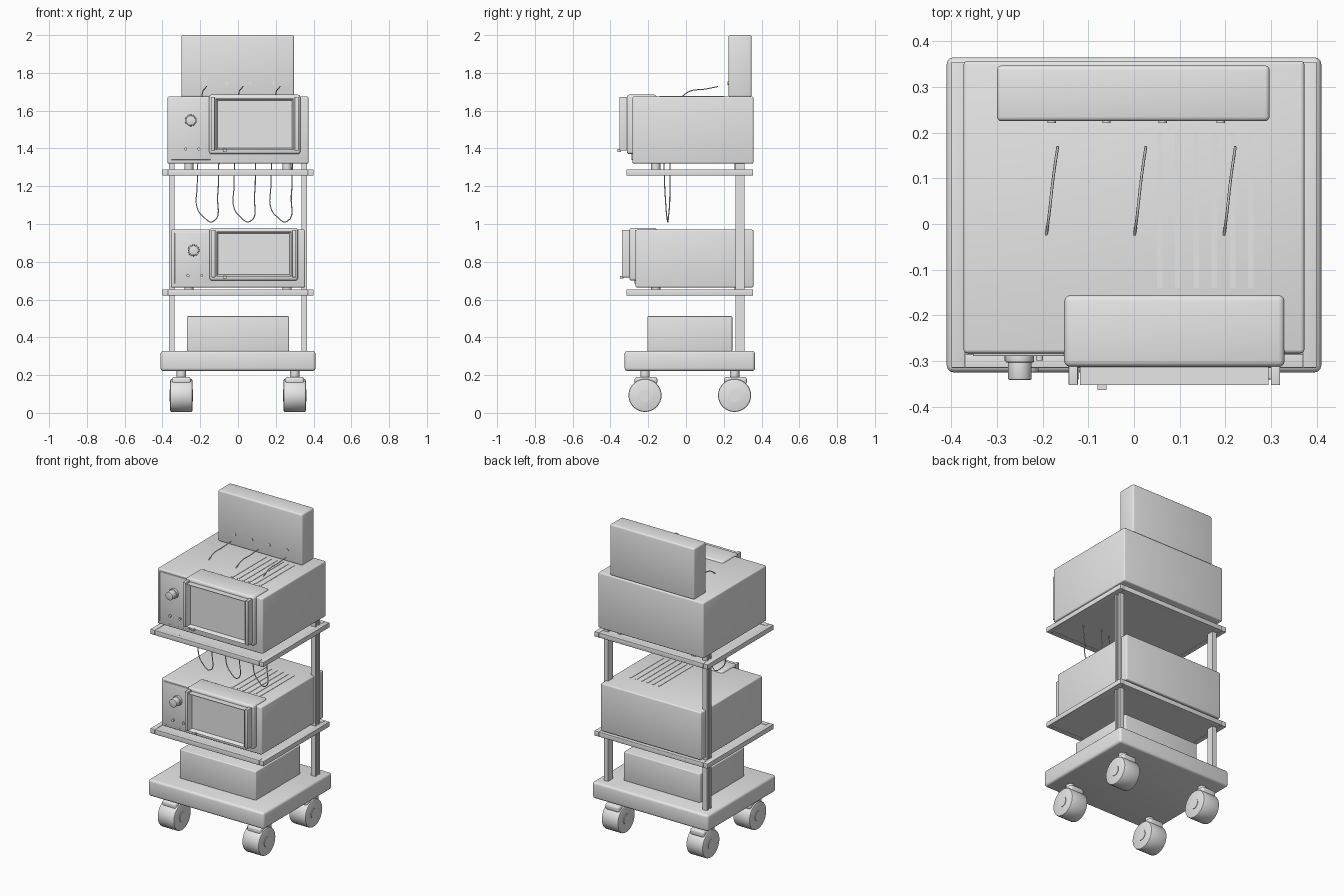
import bpy, bmesh, math
from mathutils import Vector, Matrix

if "Cube" in bpy.data.objects:
    bpy.data.objects.remove(bpy.data.objects["Cube"])

grey = bpy.data.materials.new("light_grey")
grey.diffuse_color = (0.8, 0.8, 0.8, 1)
grey.use_nodes = True
grey.node_tree.nodes["Principled BSDF"].inputs["Base Color"].default_value = grey.diffuse_color


def finish(name, bm):
    me = bpy.data.meshes.new(name)
    bm.to_mesh(me)
    bm.free()
    ob = bpy.data.objects.new(name, me)
    bpy.context.collection.objects.link(ob)
    me.materials.append(grey)
    return ob


def smooth(ob):
    bpy.ops.object.select_all(action='DESELECT')
    ob.select_set(True)
    bpy.context.view_layer.objects.active = ob
    bpy.ops.object.shade_smooth_by_angle(angle=math.radians(35))


def box(name, x0, x1, y0, y1, z0, z1, bevel=0.0, recess=None):
    bm = bmesh.new()
    bmesh.ops.create_cube(bm, size=1)
    for v in bm.verts:
        v.co = Vector((x0 if v.co.x < 0 else x1, y0 if v.co.y < 0 else y1, z0 if v.co.z < 0 else z1))
    if recess:  # (border, depth) cut into the front face
        bm.normal_update()
        front = [f for f in bm.faces if f.normal.y < -0.9]
        bmesh.ops.inset_region(bm, faces=front, thickness=recess[0])
        bmesh.ops.translate(bm, verts=front[0].verts, vec=(0, recess[1], 0))
    if bevel:
        bmesh.ops.bevel(bm, geom=bm.edges[:], offset=bevel, segments=3, profile=0.5, affect='EDGES')
    ob = finish(name, bm)
    if bevel:
        smooth(ob)
    return ob


def cyl(name, centre, r, length, axis, bevel=0.0, sides=32):
    bm = bmesh.new()
    rot = Vector((0, 0, 1)).rotation_difference(Vector(axis)).to_matrix().to_4x4()
    bmesh.ops.create_cone(bm, cap_ends=True, segments=sides, radius1=r, radius2=r, depth=length,
                          matrix=Matrix.Translation(centre) @ rot)
    if bevel:
        rim = [e for e in bm.edges if any(len(f.verts) > 4 for f in e.link_faces)]
        bmesh.ops.bevel(bm, geom=rim, offset=bevel, segments=2, profile=0.5, affect='EDGES')
    ob = finish(name, bm)
    smooth(ob)


def wire(name, pts, r=0.003):
    cu = bpy.data.curves.new(name, 'CURVE')
    cu.dimensions = '3D'
    cu.bevel_depth, cu.bevel_resolution, cu.resolution_u = r, 1, 6
    cu.use_fill_caps = True
    sp = cu.splines.new('BEZIER')
    sp.bezier_points.add(len(pts) - 1)
    for p, co in zip(sp.bezier_points, pts):
        p.co = co
        p.handle_left_type = p.handle_right_type = 'AUTO'
    cu.materials.append(grey)
    bpy.context.collection.objects.link(bpy.data.objects.new(name, cu))


# Casters: wheel, hubs, cover and stem
for x in (-0.3, 0.3):
    for y in (-0.217, 0.257):
        cyl("caster_wheel", (x, y, 0.0925), 0.0875, 0.118, (1, 0, 0), 0.008)
        cyl("caster_hub", (x, y, 0.0925), 0.032, 0.124, (1, 0, 0))
        box("caster_cover", x - 0.05, x + 0.05, y - 0.055, y + 0.065, 0.15, 0.19, 0.012)
        cyl("caster_stem", (x, y, 0.205), 0.025, 0.04, (0, 0, 1))

# Base platform and storage box
box("base_platform", -0.41, 0.41, -0.325, 0.365, 0.222, 0.328, 0.015)
box("storage_box", -0.27, 0.27, -0.205, 0.245, 0.325, 0.512, 0.006)

# Rear posts with a groove on the outer and back faces
for s in (-1, 1):
    xs = sorted((s * 0.335, s * 0.36))
    box("post_core", *xs, 0.267, 0.305, 0.32, 1.32)
    for y in (0.262, 0.294):
        box("post_rib", *sorted((s * 0.335, s * 0.365)), y, y + 0.016, 0.32, 1.32)

# Shelves: thin panel within a rim of four beams
for z0, z1 in ((0.622, 0.653), (1.257, 1.288)):
    box("shelf_panel", -0.39, 0.39, -0.305, 0.345, z0 + 0.003, z1 - 0.003)
    for x in (-0.4, 0.37):
        box("shelf_side_beam", x, x + 0.03, -0.315, 0.355, z0, z1, 0.002)
    for y in (-0.315, 0.325):
        box("shelf_cross_beam", -0.37, 0.37, y, y + 0.03, z0, z1, 0.002)


def oven(hx, yf, z0, z1, door, knob, buttons):
    """Oven body with feet, door, knob, buttons and top vents."""
    dx0, dx1, dz0, dz1, dy = door
    box("oven_body", -hx, hx, yf, 0.357, z0, z1, 0.008)
    for x in (-0.26, 0.26):
        for y in (-0.16, 0.28):
            cyl("oven_foot", (x, y, z0 - 0.015), 0.024, 0.034, (0, 0, 1))
    # Control panel
    box("control_panel", -hx + 0.02, dx0 + 0.01, yf - 0.006, yf + 0.01, z0 + 0.02, z1 - 0.015, 0.002)
    # Door: rounded shell, recessed window frame and side bars
    box("door_shell", dx0, dx1, dy, -0.155, dz0, dz1, 0.014)
    box("door_window", dx0 + 0.035, dx1 - 0.035, dy - 0.04, dy + 0.01, dz0 + 0.022, dz1 - 0.02,
        recess=(0.014, 0.025))
    for x in (dx0 + 0.01, dx1 - 0.03):
        box("door_bar", x, x + 0.02, dy - 0.04, dy + 0.01, dz0 + 0.018, dz1 - 0.012, 0.002)
    box("door_latch", -0.08, -0.06, dy - 0.05, dy - 0.03, dz0 + 0.012, dz0 + 0.02 + 0.006)
    # Knob and buttons
    kx, kz = knob
    cyl("knob_collar", (kx, yf - 0.008, kz), 0.031, 0.024, (0, 1, 0), 0.002)
    cyl("knob", (kx, yf - 0.025, kz), 0.026, 0.066, (0, 1, 0), 0.003)
    for x in buttons:
        cyl("button", (x, yf - 0.006, dz0 + 0.027), 0.008, 0.02, (0, 1, 0), sides=12)
    # Vent strips on the top
    for i in range(6):
        x = 0.05 + 0.04 * i
        box("vent_strip", x, x + 0.012, -0.14, 0.2, z1 - 0.004, z1 + 0.002)


oven(0.355, -0.267, 0.664, 0.97, (-0.15, 0.317, 0.70, 0.98, -0.3), (-0.235, 0.86), (-0.265, -0.192))
oven(0.373, -0.283, 1.32, 1.675, (-0.153, 0.33, 1.37, 1.685, -0.313), (-0.25, 1.548), (-0.277, -0.207))

# Rear upright box on top with sockets
box("upright_box", -0.3, 0.297, 0.225, 0.347, 1.672, 2.0, 0.01)
for x in (-0.18, -0.06, 0.063, 0.19):
    cyl("socket", (x, 0.225, 1.745), 0.009, 0.008, (0, 1, 0), sides=12)

# Cables on the top and hanging loops below the upper shelf
for x in (-0.192, 0.001, 0.197):
    wire("top_cable", [(x, -0.025, 1.672), (x + 0.006, 0.02, 1.703), (x + 0.015, 0.1, 1.714),
                       (x + 0.025, 0.17, 1.728)])
for i in range(3):
    x = 0.195 * i
    wire("hanging_loop", [(x - 0.213, -0.085, 1.32), (x - 0.216, -0.085, 1.2), (x - 0.216, -0.088, 1.085),
                          (x - 0.185, -0.093, 1.04), (x - 0.132, -0.097, 1.013),
                          (x - 0.108, -0.11, 1.15), (x - 0.102, -0.117, 1.32)])
